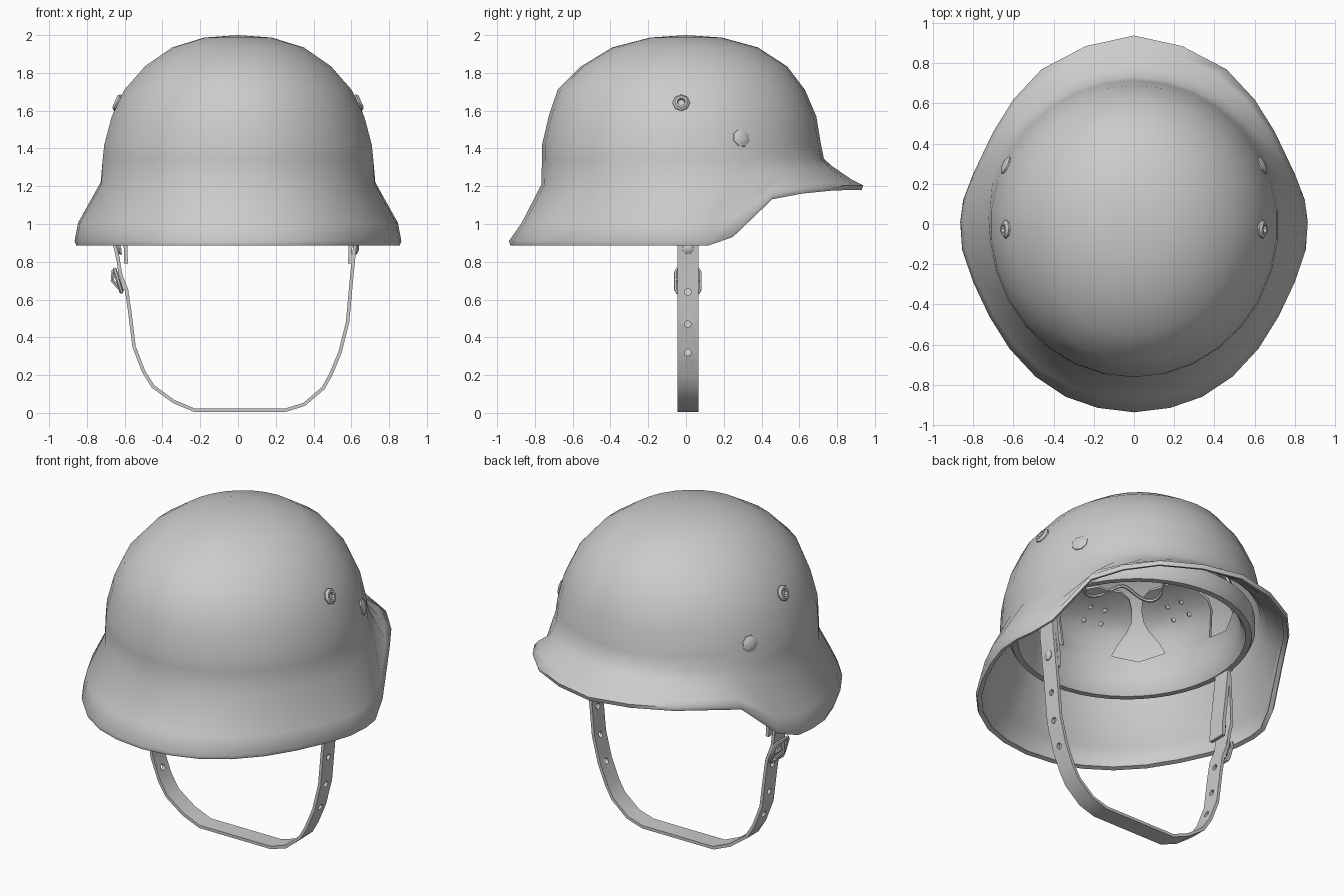
import bpy, bmesh, math
from mathutils import Vector, Matrix
from math import sin, cos, radians, pi

if "Cube" in bpy.data.objects:
    bpy.data.objects.remove(bpy.data.objects["Cube"])


def finish(ob, thickness=0, offset=0, cutter=None, angle=50):
    """Solidify, cut, bake the modifiers and smooth by angle."""
    if thickness:
        m = ob.modifiers.new("thickness", 'SOLIDIFY')
        m.thickness, m.offset = thickness, offset
    if cutter:
        m = ob.modifiers.new("holes", 'BOOLEAN')
        m.operation, m.object, m.solver = 'DIFFERENCE', cutter, 'EXACT'
    bpy.ops.object.select_all(action='DESELECT')
    bpy.context.view_layer.objects.active = ob
    ob.select_set(True)
    bpy.ops.object.convert(target='MESH')
    bpy.ops.object.shade_smooth_by_angle(angle=radians(angle))
    if cutter:
        bpy.data.objects.remove(cutter)
    return ob


def to_object(name, bm):
    me = bpy.data.meshes.new(name)
    bm.to_mesh(me)
    bm.free()
    ob = bpy.data.objects.new(name, me)
    bpy.context.collection.objects.link(ob)
    return ob


def skin(bm, rows, closed):
    """Bridge consecutive rows of vertices with quads."""
    for a, b in zip(rows, rows[1:]):
        n = len(a)
        for i in range(n if closed else n - 1):
            j = (i + 1) % n
            bm.faces.new((a[i], b[i], b[j], a[j]))


def axis_matrix(p, n):
    return Matrix.Translation(p) @ Vector((0, 0, 1)).rotation_difference(Vector(n)).to_matrix().to_4x4()


def pegs(name, spots, r, length, sides=8):
    """Several short cylinders in one mesh, used as hole cutters."""
    bm = bmesh.new()
    for p, n in spots:
        bmesh.ops.create_cone(bm, cap_ends=True, segments=sides, radius1=r, radius2=r,
                              depth=length, matrix=axis_matrix(p, n))
    ob = to_object(name, bm)
    ob.hide_render = True
    return ob


def lathe(name, profile, p, n, sides=8):
    """Turned part (radius, height) standing at p along direction n."""
    bm = bmesh.new()
    rows = [[bm.verts.new((r * cos(2 * pi * i / sides), r * sin(2 * pi * i / sides), h))
             for i in range(sides)] for r, h in profile]
    skin(bm, rows, True)
    bm.faces.new(rows[0])
    bm.faces.new(rows[-1])
    bmesh.ops.recalc_face_normals(bm, faces=bm.faces)
    ob = to_object(name, bm)
    ob.matrix_world = axis_matrix(p, n)
    return finish(ob, angle=40)


def wire(name, pts, r, closed=True):
    cu = bpy.data.curves.new(name, 'CURVE')
    cu.dimensions, cu.bevel_depth, cu.bevel_resolution = '3D', r, 1
    cu.use_fill_caps = True
    sp = cu.splines.new('POLY')
    sp.points.add(len(pts) - 1)
    for q, p in zip(sp.points, pts):
        q.co = (*p, 1)
    sp.use_cyclic_u = closed
    ob = bpy.data.objects.new(name, cu)
    bpy.context.collection.objects.link(ob)
    return finish(ob)


def ribbon(name, path, y0, y1, thick, cutter=None):
    bm = bmesh.new()
    skin(bm, [[bm.verts.new((x, y, z)) for y in (y0, y1)] for x, z in path], False)
    return finish(to_object(name, bm), thick, 0, cutter)


# Steel shell: half rim outline (x, y, z) from the peak tip round to the far end
half = [(0, .938, 1.205), (.24, .885, 1.205), (.46, .77, 1.20), (.6, .62, 1.185), (.7, .46, 1.155),
        (.80, .25, .955), (.85, .12, .91), (.865, .01, .91), (.855, -.13, .91), (.80, -.29, .91),
        (.72, -.46, .91), (.62, -.62, .91), (.49, -.76, .91), (.34, -.86, .91), (.18, -.915, .91),
        (0, -.937, .91)]
rim = [Vector(p) for p in half] + [Vector((-x, y, z)) for x, y, z in half[-2:0:-1]]
dome = [(1.987, .18, .19, .19), (1.935, .35, .38, .39), (1.835, .495, .535, .555), (1.71, .605, .63, .68),
        (1.57, .672, .69, .727), (1.42, .712, .715, .762), (1.345, .72, .73, .763)]
N = len(rim)
bm = bmesh.new()
rows = []
for z, a, bf, bb in dome:
    rows.append([bm.verts.new((a * sin(2 * pi * i / N), (bf if cos(2 * pi * i / N) > 0 else bb)
                               * cos(2 * pi * i / N), z)) for i in range(N)])
brow, flare, edge, lip = [], [], [], []
for i, e in enumerate(rim):
    t = 2 * pi * i / N
    w, s = max(0, cos(t)), abs(sin(t))
    p = Vector(((.727 + .04 * w) * sin(t), (.727 + .053 * w if w else .765) * cos(t), 1.21 + .095 * w))
    if w and s < 1:
        p.y = (.74 + .035 * w) * cos(t)
    k = .62 + .25 * s * s
    brow.append(bm.verts.new(p))
    flare.append(bm.verts.new((p.x + (e.x - p.x) * k, p.y + (e.y - p.y) * k, p.z + (e.z - p.z) * .69)))
    edge.append(bm.verts.new(e))
    lip.append(bm.verts.new((e.x * .99, e.y * .992, e.z - .024)))
rows += [brow, flare, edge, lip]
skin(bm, rows, True)
top = bm.verts.new((0, 0, 2))
for i in range(N):
    bm.faces.new((top, rows[0][i], rows[0][(i + 1) % N]))
bmesh.ops.recalc_face_normals(bm, faces=bm.faces)
if sum(f.normal.z for f in top.link_faces) < 0:
    bmesh.ops.reverse_faces(bm, faces=bm.faces)
finish(to_object("helmet_shell", bm), .026, -1, angle=75)

# Side vents and rivets
for s, side in ((1, "right"), (-1, "left")):
    lathe(side + "_vent", [(.046, -.02), (.046, .008), (.034, .02), (.022, .02), (.018, .004)],
          (s * .634, -.025, 1.64), (s, 0, .42))
    lathe(side + "_shell_rivet", [(.05, -.02), (.048, .006), (.03, .015), (.012, .018)],
          (s * .635, .292, 1.455), (s * .88, .42, .2))


# Leather liner: rolled band with broad tongues (radius, height, half angle)
def liner_point(deg, r, z):
    a = radians(deg)
    return Vector((.96 * r * sin(a), r * cos(a) - .02, z))


sections = [(.69, 1.33, 30), (.693, 1.26, 30), (.675, 1.225, 30), (.648, 1.225, 30), (.628, 1.26, 30),
            (.615, 1.33, 30), (.60, 1.41, 30), (.59, 1.44, 15), (.57, 1.50, 18),
            (.54, 1.56, 23), (.50, 1.605, 26), (.43, 1.645, 26.5), (.36, 1.675, 24), (.30, 1.69, 14)]
bm = bmesh.new()
spots = []
for k in range(6):
    mid = 15 + 60 * k
    skin(bm, [[bm.verts.new(liner_point(mid + h * (j - 4) / 4, r, z)) for j in range(9)]
              for r, z, h in sections], False)
    out = (liner_point(mid, 1, 0) - liner_point(mid, 0, 0)).normalized() * .7 + Vector((0, 0, .8))
    for d, r, z in ((-6, .51, 1.593), (6, .51, 1.593), (-6, .44, 1.64), (6, .44, 1.64)):
        spots.append((liner_point(mid + d, r, z), out))
bmesh.ops.remove_doubles(bm, verts=bm.verts, dist=.0005)
bmesh.ops.recalc_face_normals(bm, faces=bm.faces)
finish(to_object("leather_liner", bm), .014, 0, pegs("liner_punch", spots, .014, .09, 6))

# Drawstring weaving through the tongue tips, with a small bow
wire("drawstring", [liner_point(d, .32 + .05 * cos(radians(6 * d)), 1.685 - .025 * cos(radians(6 * d)))
                    for d in range(0, 360, 5)], .01)
for s in (1, -1):
    wire("drawstring_bow", [(s * (.05 - .05 * cos(a)), .27 + .03 * sin(a) * s, 1.67 - .06 * (1 - cos(a)) / 2)
                            for a in [i * pi / 6 for i in range(12)]], .009)

# Chin strap with punched holes on both sides
strap = [(.64, 1.24), (.63, 1.0), (.615, .85), (.60, .70), (.58, .48), (.54, .32), (.49, .20), (.45, .13),
         (.35, .045), (.25, .014), (-.23, .014), (-.34, .06), (-.45, .14), (-.50, .22), (-.55, .35),
         (-.575, .55), (-.59, .65), (-.625, .74), (-.635, .82), (-.655, .90)]
holes = [((s * .56, .01, z - (.04 if s < 0 else 0)), (1, 0, 0)) for z in (.32, .47, .64) for s in (1, -1)]
ribbon("chin_strap", strap, -.045, .065, .018, pegs("strap_punch", holes, .018, .3))

# Inner strap tabs, hanger loops and rivets
for s, side in ((1, "right"), (-1, "left")):
    ribbon(side + "_strap_tab", [(s * .635, 1.24), (s * .61, 1.0), (s * .595, .88), (s * .593, .79)],
           -.045, .065, .02)
    wire(side + "_hanger_loop", [(s * x, y, z) for x, y, z in
                                 ((.64, -.055, 1.22), (.64, .075, 1.22), (.645, .075, 1.30), (.645, -.055, 1.30))], .011)
    lathe(side + "_strap_rivet", [(.032, 0), (.03, .012), (.014, .022)], (s * .618, .01, .87), (s, 0, -.1))
ribbon("strap_long_tab", [(-.64, 1.24), (-.65, 1.05), (-.655, .90), (-.625, .76), (-.605, .65)],
       -.04, .06, .016)

# Buckle frame, centre bar and prong
frame = [(-.045, .64), (.065, .64), (.073, .655), (.073, .745), (.065, .76), (-.045, .76), (-.053, .745), (-.053, .655)]
wire("buckle_frame", [(-.635 + .3 * (.70 - z), y, z) for y, z in frame], .011)
wire("buckle_bar", [(-.635, -.053, .70), (-.635, .073, .70)], .012, False)
wire("buckle_prong", [(-.66, .01, .755), (-.665, .01, .70), (-.61, .01, .64)], .011, False)
